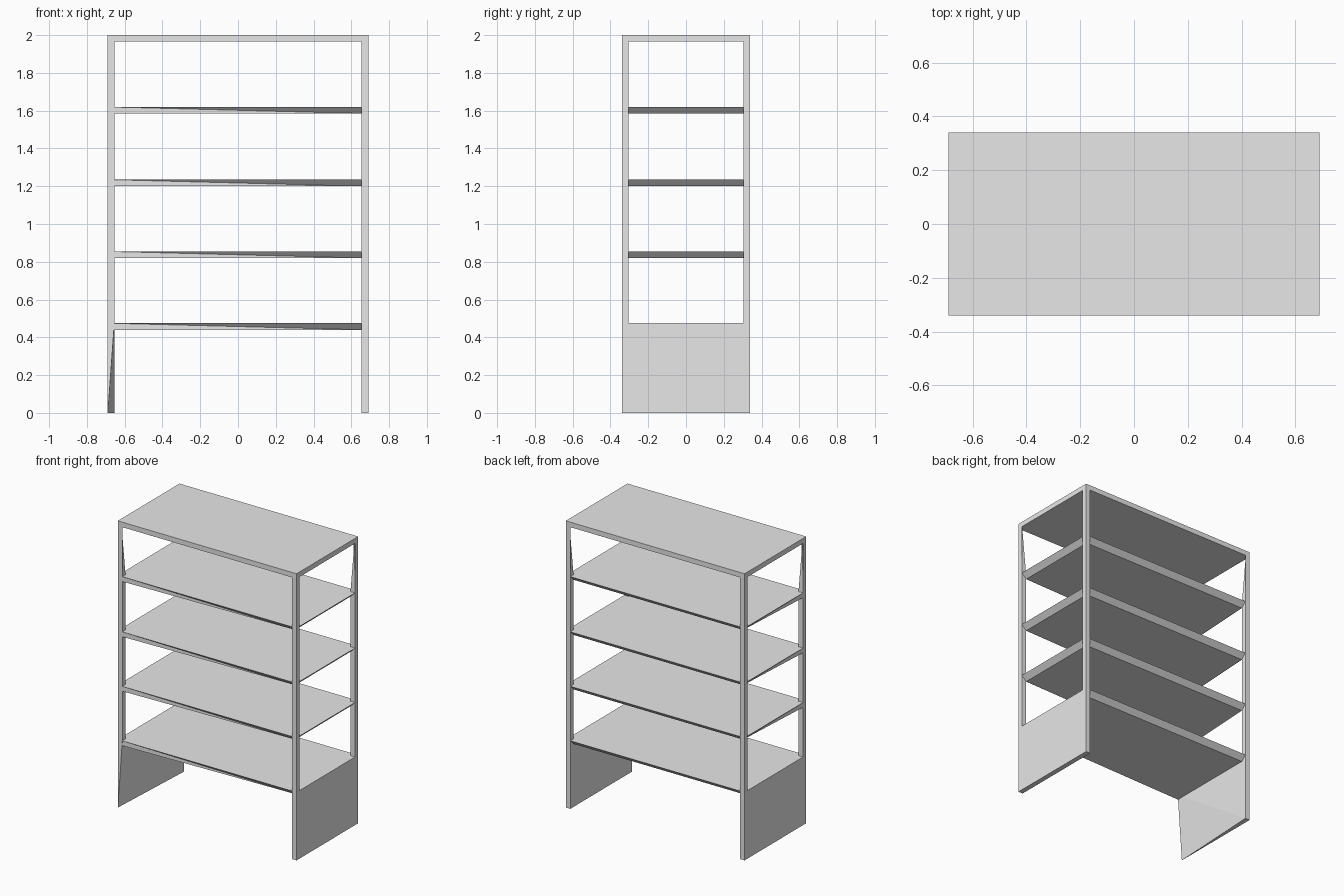
import bpy
import bmesh

default = bpy.data.objects.get("Cube")
if default:
    bpy.data.objects.remove(default, do_unlink=True)

# Overall half-sizes, board thickness and shelf heights
HX, HY, TOP, T = 0.69, 0.34, 2.0, 0.035
SHELVES = {"lower_shelf": 0.475, "second_shelf": 0.855,
           "third_shelf": 1.235, "upper_shelf": 1.62}

grey = bpy.data.materials.new("plain grey")
grey.use_nodes = True
grey.diffuse_color = (0.8, 0.8, 0.8, 1)
grey.node_tree.nodes["Principled BSDF"].inputs["Base Color"].default_value = grey.diffuse_color


def board(name, low, high, reshape=None):
    """Box between two corners; reshape may move each vertex."""
    bm = bmesh.new()
    bmesh.ops.create_cube(bm, size=1)
    for v in bm.verts:
        for i in range(3):
            v.co[i] = high[i] if v.co[i] > 0 else low[i]
    if reshape:
        for v in bm.verts:
            reshape(v.co)
        bmesh.ops.triangulate(bm, faces=bm.faces)
    bmesh.ops.recalc_face_normals(bm, faces=bm.faces)
    mesh = bpy.data.meshes.new(name)
    bm.to_mesh(mesh)
    bm.free()
    mesh.materials.append(grey)
    obj = bpy.data.objects.new(name, mesh)
    bpy.context.collection.objects.link(obj)
    return obj


# Top board
board("top_board", (-HX, -HY, TOP - T), (HX, HY, TOP))

# Shelves, with the underside drawn in at all but the front right corner
for name, z in SHELVES.items():
    def undercut(co, z=z):
        if co.z < z - T / 2 and not (co.x < 0 and co.y < 0):
            co.x -= T if co.x > 0 else -T
            co.y -= T if co.y > 0 else -T
    board(name, (-HX, -HY, z - T), (HX, HY, z), undercut)

panel_top = SHELVES["lower_shelf"]
post_mid = SHELVES["upper_shelf"]

for side, sx in (("left", 1), ("right", -1)):
    # Solid lower side panels; the right one thins out at its front foot
    def thin_foot(co):
        if co.x > -HX + T / 2 and co.y < 0 and co.z < T:
            co.x = -HX + 0.001
    xs = sorted((sx * HX, sx * (HX - T)))
    board(side + "_lower_panel", (xs[0], -HY, 0), (xs[1], HY, panel_top),
          thin_foot if sx < 0 else None)

    # Corner posts; the inner edge fades out toward the top board
    for end, sy in (("front", -1), ("back", 1)):
        ys = sorted((sy * HY, sy * (HY - T)))
        label = end + "_" + side

        def slim_inner(co):
            if co.z > TOP - 2 * T and abs(co.x) < HX - T / 2 and abs(co.y) < HY - T / 2:
                co.x = sx * (HX - T / 2)
                co.y = sy * (HY - T / 2)
        board(label + "_post", (xs[0], ys[0], panel_top), (xs[1], ys[1], post_mid))
        board(label + "_upper_post", (xs[0], ys[0], post_mid),
              (xs[1], ys[1], TOP - T), slim_inner)
